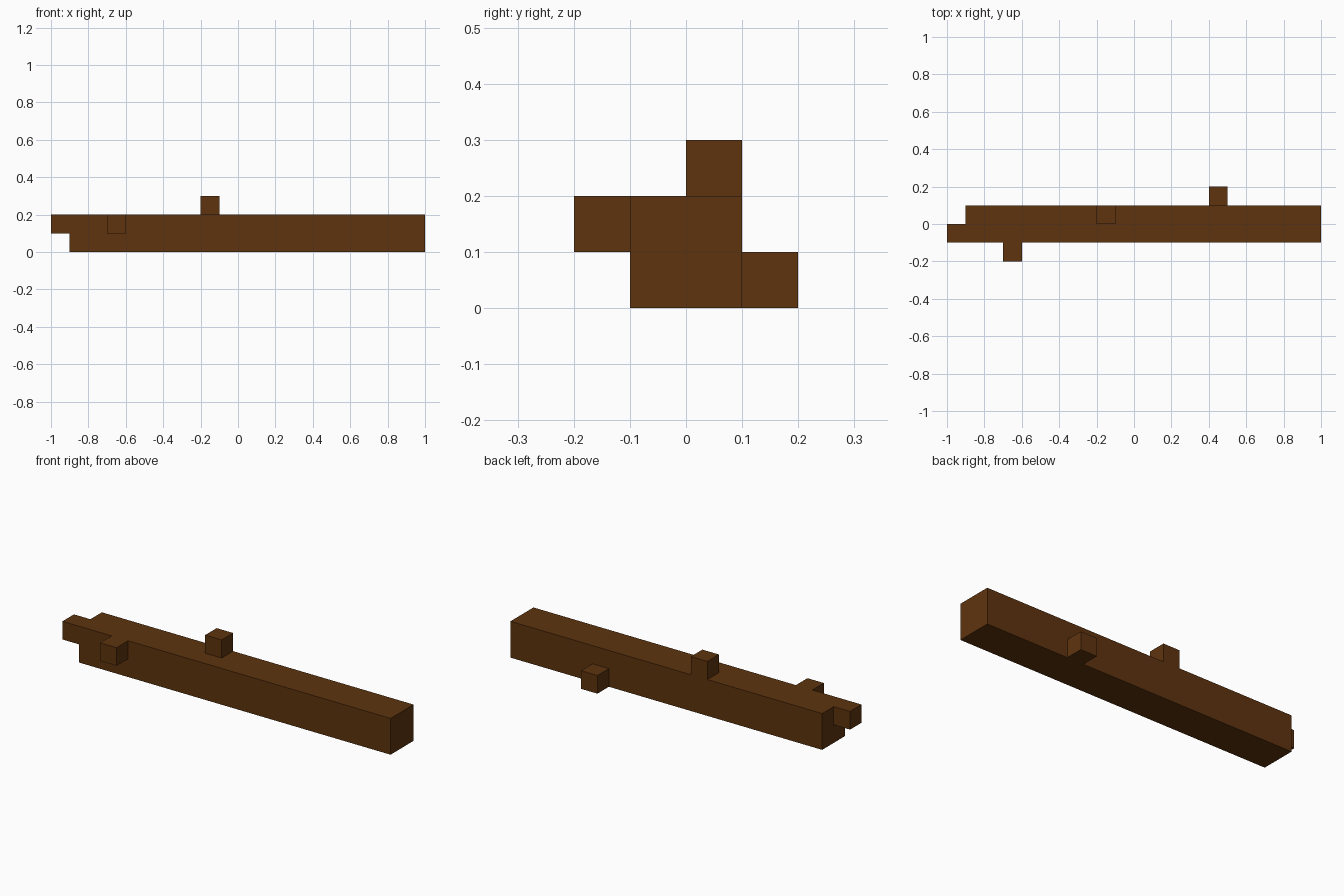
import bpy

if "Cube" in bpy.data.objects:
    bpy.data.objects.remove(bpy.data.objects["Cube"])

# Single brown wood colour
wood = bpy.data.materials.new("brown wood")
wood.diffuse_color = (0.112, 0.034, 0.0044, 1.0)
wood.use_nodes = True
wood.node_tree.nodes["Principled BSDF"].inputs["Base Color"].default_value = wood.diffuse_color


def box(name, low, high):
    """Add a box spanning two opposite corners."""
    centre = [(a + b) / 2 for a, b in zip(low, high)]
    bpy.ops.mesh.primitive_cube_add(size=1, location=centre)
    obj = bpy.context.object
    obj.name = name
    obj.scale = [b - a for a, b in zip(low, high)]
    bpy.ops.object.transform_apply(location=False, rotation=False, scale=True)
    obj.data.materials.append(wood)


# Main log
box("log", (-0.9, -0.1, 0.0), (1.0, 0.1, 0.2))

# Broken end and twig stubs, all cubes of the same size (given by low corner)
S = 0.1
stubs = {
    "broken_end": (-1.0, -0.1, 0.1),
    "front_twig": (-0.7, -0.2, 0.1),
    "top_twig": (-0.2, 0.0, 0.2),
    "back_twig": (0.4, 0.1, 0.0),
}
for name, low in stubs.items():
    box(name, low, [c + S for c in low])
